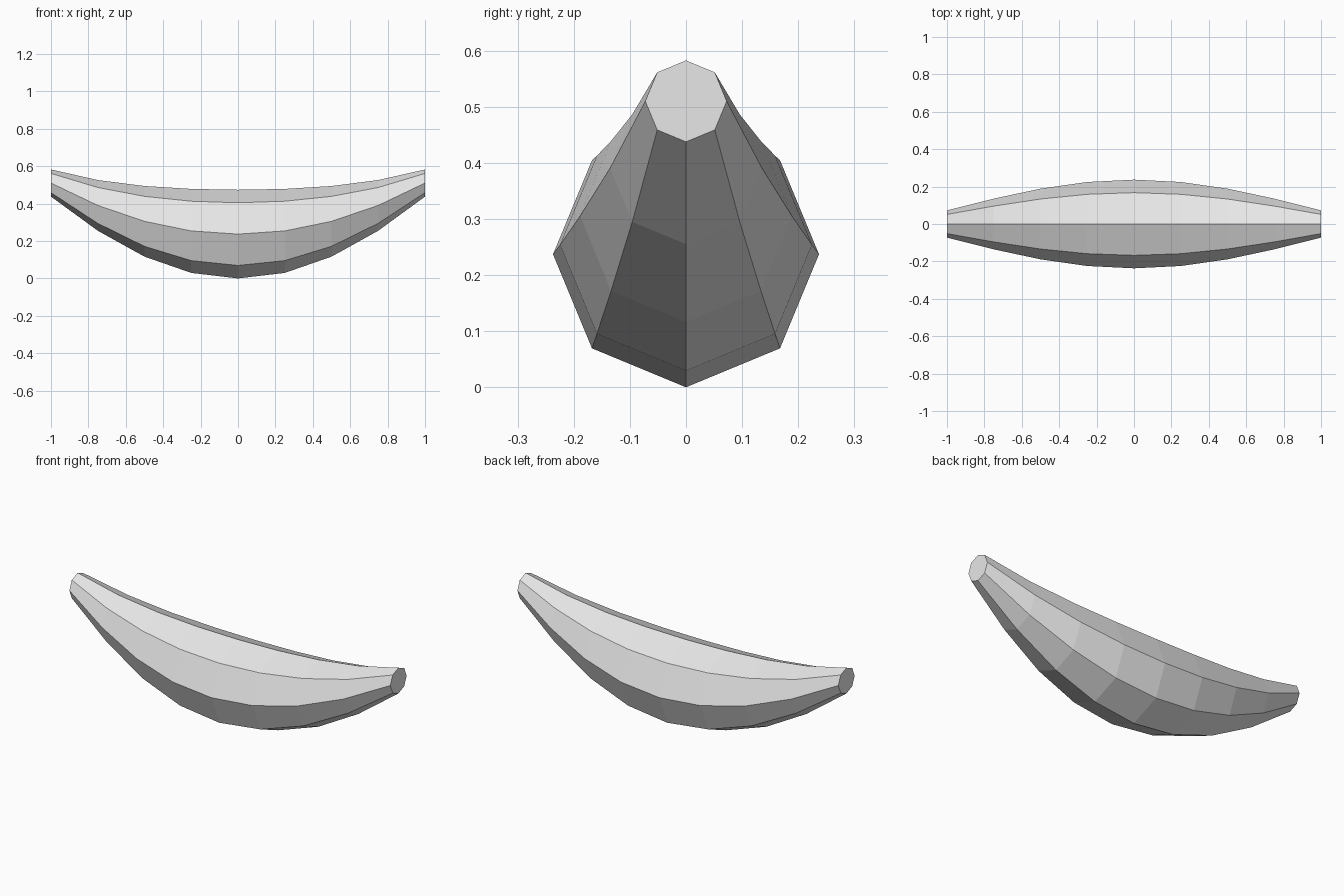
import bpy
import bmesh
from math import cos, sin, pi

cube = bpy.data.objects.get("Cube")
if cube:
    bpy.data.objects.remove(cube, do_unlink=True)

SIDES = 8
SEGMENTS = 8
MID_RADIUS = 0.237
END_RADIUS = 0.0725
END_RISE = 0.273

# Plain light grey skin
grey = bpy.data.materials.new("light_grey")
grey.use_nodes = True
colour = (0.8, 0.8, 0.8, 1)
grey.diffuse_color = colour
grey.node_tree.nodes["Principled BSDF"].inputs["Base Color"].default_value = colour


def make_ring(bm, x):
    """Octagonal section on a parabolic spine, tapering to both ends."""
    centre = MID_RADIUS + END_RISE * x * x
    radius = END_RADIUS + (MID_RADIUS - END_RADIUS) * cos(x * pi / 2)
    angles = [2 * pi * i / SIDES for i in range(SIDES)]
    return [bm.verts.new((x, radius * cos(a), centre + radius * sin(a))) for a in angles]


# Curved banana body: bridged rings closed by flat end caps
bm = bmesh.new()
rings = [make_ring(bm, 2 * i / SEGMENTS - 1) for i in range(SEGMENTS + 1)]
for a, b in zip(rings, rings[1:]):
    for i in range(SIDES):
        j = (i + 1) % SIDES
        bm.faces.new((a[i], a[j], b[j], b[i]))
bm.faces.new(rings[0])
bm.faces.new(rings[-1])
bmesh.ops.recalc_face_normals(bm, faces=bm.faces)

mesh = bpy.data.meshes.new("banana_body")
bm.to_mesh(mesh)
bm.free()
mesh.materials.append(grey)
body = bpy.data.objects.new("banana_body", mesh)
bpy.context.collection.objects.link(body)
